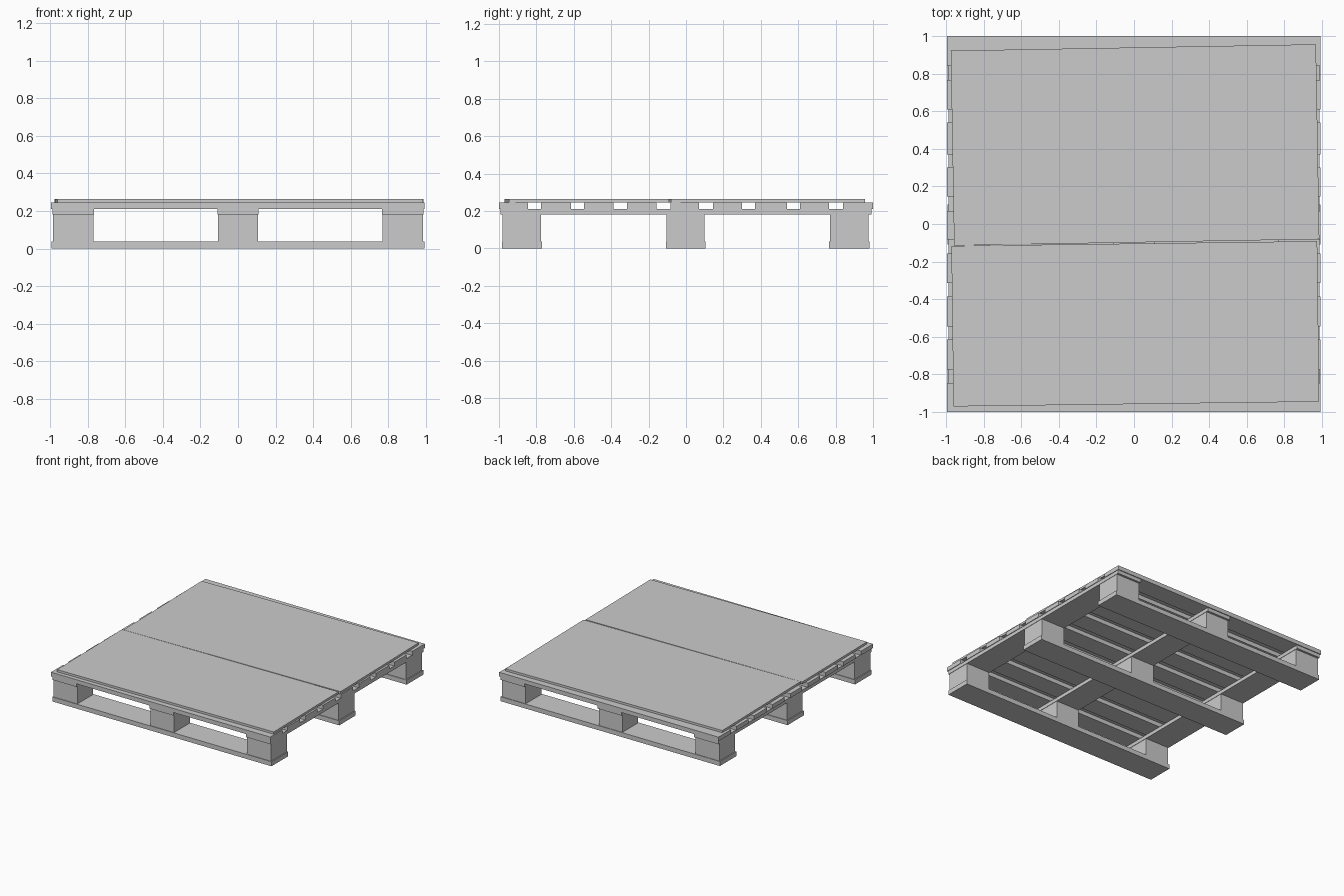
import bpy, math

if "Cube" in bpy.data.objects:
    bpy.data.objects.remove(bpy.data.objects["Cube"])


def box(name, x, y, z, angle=0.0):
    """Box from (min, max) ranges, turned about its own vertical axis."""
    bpy.ops.mesh.primitive_cube_add(
        size=1, location=[(a + b) / 2 for a, b in (x, y, z)], rotation=(0, 0, angle))
    ob = bpy.context.object
    ob.name = name
    ob.scale = [b - a for a, b in (x, y, z)]
    bpy.ops.object.transform_apply(location=False, rotation=False, scale=True)
    return ob


ROWS_Y = [(-0.985, -0.77), (-0.108, 0.104), (0.765, 0.98)]
COLS_X = [(-0.985, -0.77), (-0.106, 0.106), (0.77, 0.985)]

# Bottom runners and the blocks standing on them
for r, (y0, y1) in enumerate(ROWS_Y):
    box(f"bottom_runner_{r + 1}", (-0.993, 0.993), (y0, y1), (0, 0.037))
    for c, xr in enumerate(COLS_X):
        box(f"block_{r + 1}_{c + 1}", xr, (y0 + 0.005, y1 - 0.005), (0.037, 0.182))

# Stringers running front to back
for c, (x0, x1) in enumerate(COLS_X):
    box(f"stringer_{c + 1}", (x0 - 0.003, x1 + 0.003), (-0.993, 0.993), (0.182, 0.211))

# Nine deck boards
starts = [-1.0, -0.775, -0.615 + 0.07, -0.315, -0.083, -0.083 + 0.228, 0.37, 0.61, 0.84]
ends = [-0.845, -0.615, -0.387, -0.157, 0.07, 0.30, 0.54, 0.765, 1.0]
for i, yr in enumerate(zip(starts, ends)):
    box(f"deck_board_{i + 1}", (-0.995, 0.993), yr, (0.211, 0.245))

# Two thin sheets lying slightly askew on the deck
box("front_sheet", (-0.966, 0.98), (-0.958, -0.104), (0.246, 0.264), math.radians(0.74))
box("back_sheet", (-0.966, 0.977), (-0.098, 0.939), (0.246, 0.264), math.radians(1.0))
